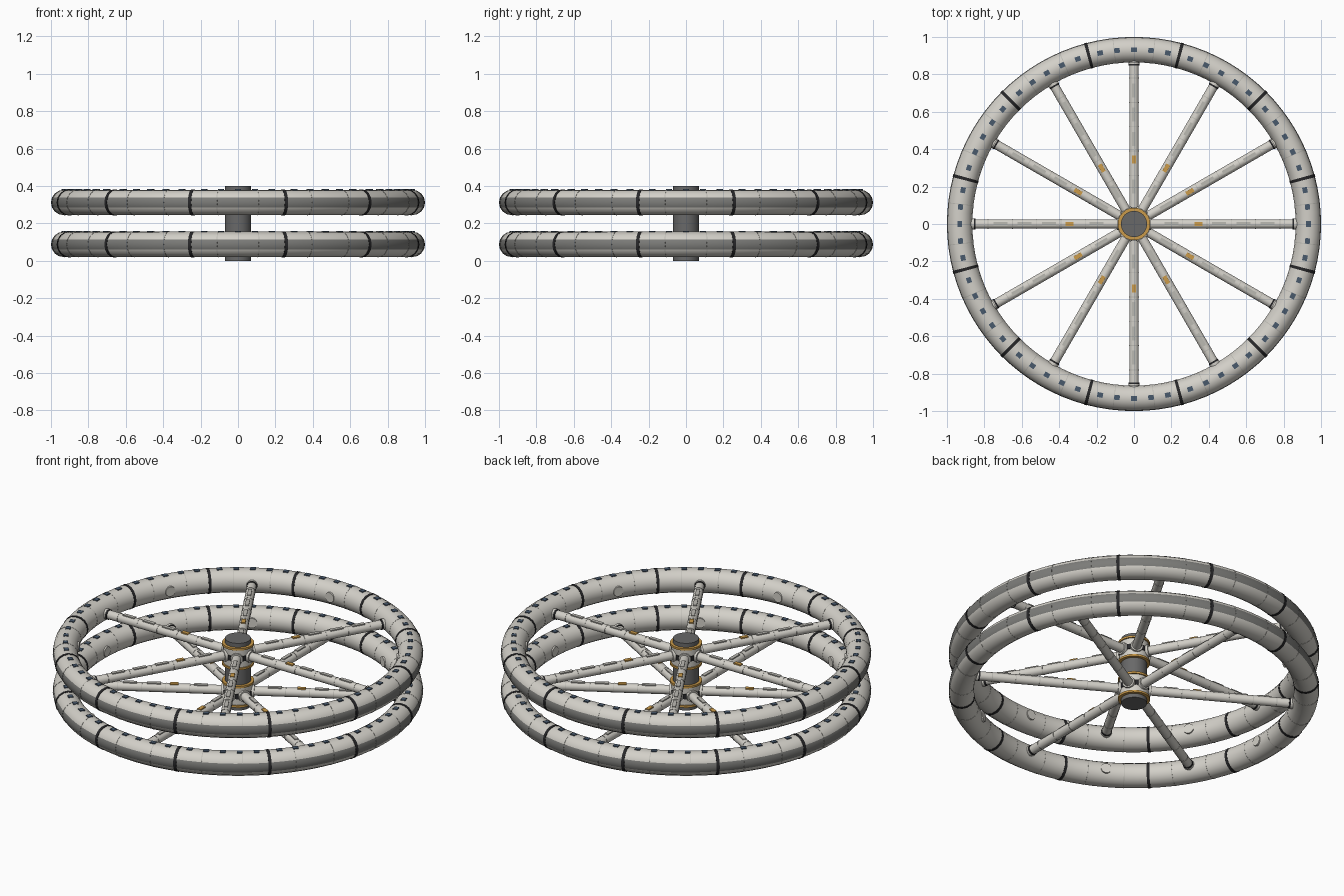
import bpy, bmesh
from math import pi, cos, sin, radians
from mathutils import Matrix

cube = bpy.data.objects.get("Cube")
if cube:
    bpy.data.objects.remove(cube)


def material(name, rgb):
    m = bpy.data.materials.new(name)
    m.use_nodes = True
    m.diffuse_color = (*rgb, 1)
    m.node_tree.nodes["Principled BSDF"].inputs["Base Color"].default_value = (*rgb, 1)
    return m


HULL = material("warm white hull", (0.65, 0.63, 0.58))
PANEL = material("pale grey panel", (0.50, 0.49, 0.45))
WALL = material("mid grey outer wall", (0.20, 0.20, 0.19))
BLACK = material("black seal", (0.02, 0.02, 0.022))
GREY = material("dark grey metal", (0.14, 0.14, 0.14))
ORANGE = material("orange trim", (0.60, 0.33, 0.07))
BLUE = material("blue glass", (0.065, 0.10, 0.15))

RING_R, TUBE = 0.932, 0.068
SPOKE = 0.026
SIDES = 16


def finish(name, bm, mats):
    bmesh.ops.recalc_face_normals(bm, faces=bm.faces)
    me = bpy.data.meshes.new(name)
    bm.to_mesh(me)
    bm.free()
    for mat in mats:
        me.materials.append(mat)
    ob = bpy.data.objects.new(name, me)
    bpy.context.collection.objects.link(ob)
    bpy.ops.object.select_all(action='DESELECT')
    ob.select_set(True)
    bpy.context.view_layer.objects.active = ob
    bpy.ops.object.shade_smooth_by_angle(angle=radians(32))


def sweep(bm, rad, start, end, steps, z, wall=0):
    """Round tube swept about the z axis; the outer wall takes its own material slot."""
    full = end - start >= 360
    loops = []
    for i in range(steps if full else steps + 1):
        a = radians(start + (end - start) * i / steps)
        loop = []
        for k in range(SIDES):
            t = 2 * pi * k / SIDES
            r = RING_R + rad * cos(t)
            loop.append(bm.verts.new((r * cos(a), r * sin(a), z + rad * sin(t))))
        loops.append(loop)
    pairs = list(zip(loops, loops[1:] + loops[:1])) if full else list(zip(loops, loops[1:]))
    for p, q in pairs:
        for k in range(SIDES):
            n = (k + 1) % SIDES
            face = bm.faces.new((p[k], p[n], q[n], q[k]))
            face.material_index = wall if k in (0, SIDES - 1) else 0
    if not full:
        bm.faces.new(loops[0])
        bm.faces.new(loops[-1])


def box(bm, size, r, angle, z):
    """Box at a radius, turned to face outward."""
    m = (Matrix.Rotation(radians(angle), 4, 'Z') @ Matrix.Translation((r, 0, z))
         @ Matrix.Diagonal((*size, 1)))
    bmesh.ops.create_cube(bm, size=1, matrix=m)


def rod(bm, rad, r0, r1, angle, z, sides=12):
    """Radial cylinder between two distances from the axis."""
    m = (Matrix.Rotation(radians(angle), 4, 'Z') @ Matrix.Translation(((r0 + r1) / 2, 0, z))
         @ Matrix.Rotation(pi / 2, 4, 'Y') @ Matrix.Rotation(pi / sides, 4, 'Z'))
    bmesh.ops.create_cone(bm, cap_ends=True, segments=sides, radius1=rad, radius2=rad,
                          depth=r1 - r0, matrix=m)


def drum(bm, rad, z0, z1, sides=24):
    bmesh.ops.create_cone(bm, cap_ends=True, segments=sides, radius1=rad, radius2=rad, depth=z1 - z0,
                          matrix=Matrix.Translation((0, 0, (z0 + z1) / 2)))


def part(name, mats, build):
    bm = bmesh.new()
    build(bm)
    finish(name, bm, mats)


def build_wheel(tag, z, turn):
    spokes = [turn + 60 * i for i in range(6)]
    sectors = [30 * i for i in range(12)]

    # Outer ring with a grey outer wall, its panel seams and dark joints
    part(tag + "_ring", [HULL, WALL], lambda bm: sweep(bm, TUBE, 0, 360, 96, z, 1))

    def seams(bm):
        for s in sectors:
            for d in (-6.5, 6.5):
                sweep(bm, TUBE + 0.001, s + d - 0.12, s + d + 0.12, 1, z, 1)
    part(tag + "_ring_seams", [PANEL, WALL], seams)

    def joints(bm):
        for s in sectors:
            sweep(bm, TUBE + 0.002, s + 14.5, s + 15.5, 2, z)
    part(tag + "_ring_joints", [BLACK], joints)

    # Windows along the top of the ring
    def windows(bm):
        for s in sectors:
            for k in range(-2, 3):
                box(bm, (0.026, 0.03, 0.006), RING_R, s + 5.6 * k, z + TUBE)
    part(tag + "_ring_windows", [BLUE], windows)

    # Round hatches on the inner wall, between the spokes
    def hatches(bm):
        for a in spokes:
            rod(bm, 0.029, RING_R - TUBE - 0.004, RING_R - TUBE + 0.012, a + 30, z, 20)
    part(tag + "_ring_hatches", [HULL], hatches)

    # Spokes with flanges at both ends
    def tubes(bm):
        for a in spokes:
            rod(bm, SPOKE, 0.07, 0.88, a, z)
            rod(bm, SPOKE + 0.008, 0.07, 0.09, a, z, 16)
            rod(bm, SPOKE + 0.004, 0.856, 0.876, a, z, 16)
    part(tag + "_spokes", [HULL], tubes)

    # Thin collars along the spokes and dark seals by the ring
    def collars(bm):
        for a in spokes:
            for i in range(5):
                r = 0.26 + 0.13 * i
                rod(bm, SPOKE + 0.0012, r - 0.002, r + 0.002, a, z)
    part(tag + "_spoke_collars", [PANEL], collars)

    def seals(bm):
        for a in spokes:
            rod(bm, SPOKE + 0.003, 0.847, 0.856, a, z, 16)
    part(tag + "_spoke_seals", [BLACK], seals)

    # Plates and orange markers on top of the spokes
    def plates(bm):
        for a in spokes:
            for r in (0.2, 0.455, 0.585, 0.715):
                box(bm, (0.075, 0.021, 0.006), r, a, z + SPOKE)
    part(tag + "_spoke_plates", [PANEL], plates)

    def markers(bm):
        for a in spokes:
            box(bm, (0.045, 0.023, 0.007), 0.345, a, z + SPOKE)
    part(tag + "_spoke_markers", [ORANGE], markers)

    # Hub collar with orange rims and dark ports between the spokes
    part(tag + "_hub_collar", [HULL], lambda bm: drum(bm, 0.080, z - 0.06, z + 0.06))

    def rims(bm):
        for s in (-1, 1):
            drum(bm, 0.087, z + s * 0.058 - 0.006, z + s * 0.058 + 0.006)
    part(tag + "_hub_rims", [ORANGE], rims)

    def ports(bm):
        for a in spokes:
            box(bm, (0.008, 0.018, 0.03), 0.079, a + 30, z)
    part(tag + "_hub_ports", [BLACK], ports)


build_wheel("upper", 0.312, 0)
build_wheel("lower", 0.088, 30)

# Central hub column
part("hub_column", [GREY], lambda bm: drum(bm, 0.070, 0, 0.4))
